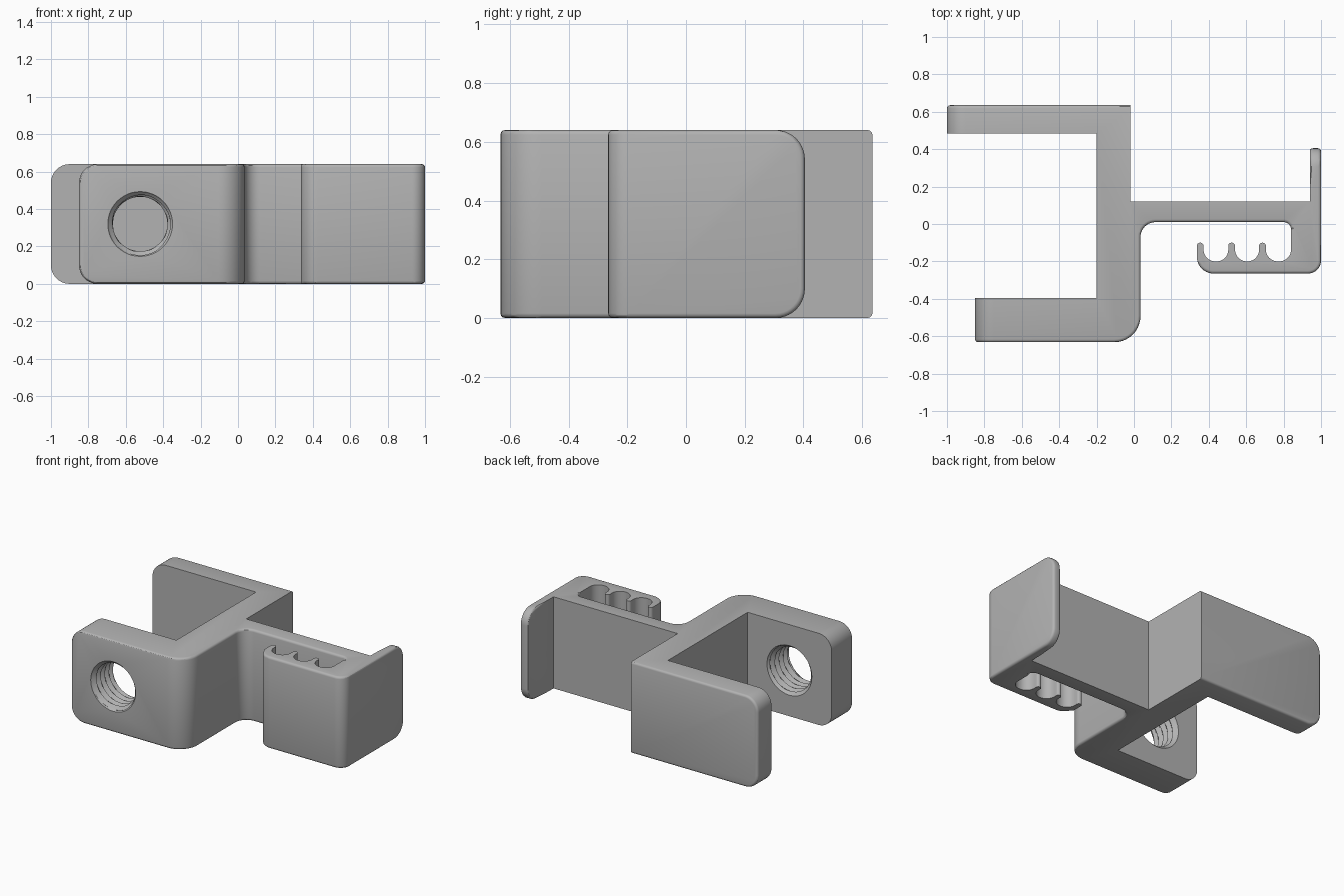
import bpy, bmesh, math
from mathutils import Vector

cube = bpy.data.objects.get("Cube")
if cube:
    bpy.data.objects.remove(cube, do_unlink=True)

HEIGHT = 0.64
CORNER = 0.1
SOFT = 0.016

grey = bpy.data.materials.new("plain grey")
grey.use_nodes = True
grey.diffuse_color = (0.45, 0.45, 0.45, 1)
grey.node_tree.nodes["Principled BSDF"].inputs["Base Color"].default_value = grey.diffuse_color


def make_object(name, bm):
    bmesh.ops.recalc_face_normals(bm, faces=bm.faces[:])
    mesh = bpy.data.meshes.new(name)
    bm.to_mesh(mesh)
    bm.free()
    mesh.materials.append(grey)
    obj = bpy.data.objects.new(name, mesh)
    bpy.context.collection.objects.link(obj)
    return obj


def fillet_outline(corners, steps=10):
    """Replace each (x, y, radius) corner by an arc."""
    result = []
    for i, (x, y, radius) in enumerate(corners):
        here = Vector((x, y))
        if radius == 0:
            result.append(here)
            continue
        before = (Vector(corners[i - 1][:2]) - here).normalized()
        after = (Vector(corners[(i + 1) % len(corners)][:2]) - here).normalized()
        # All corners are square, so the arc is a quarter circle
        centre = here + (before + after) * radius
        for s in range(steps + 1):
            a = math.pi / 2 * s / steps
            result.append(centre - (after * math.cos(a) + before * math.sin(a)) * radius)
    return result


# Outline: clamp jaw, post and arm
corners = [(-0.85, -0.632, 0), (0.035, -0.632, 0.14), (0.035, 0.01, 0.08), (0.84, 0.01, 0.04)]
# Three cable slots with round-tipped teeth between them
for right, left in ((0.84, 0.705), (0.67, 0.54), (0.505, 0.372)):
    corners += [(right, -0.2, 0.064), (left, -0.2, 0.064),
                (left, -0.1, 0.017), (left - 0.036, -0.1, 0.017)]
# Cable tray bottom, arm lip, back jaw
corners += [(0.336, -0.265, 0.09), (1, -0.265, 0.07), (1, 0.405, 0), (0.94, 0.405, 0),
            (0.94, 0.12, 0), (-0.02, 0.12, 0), (-0.02, 0.635, 0), (-1, 0.635, 0),
            (-1, 0.485, 0), (-0.2, 0.485, 0), (-0.2, -0.395, 0), (-0.85, -0.395, 0)]

bm = bmesh.new()
base = bm.faces.new([bm.verts.new((p.x, p.y, 0)) for p in fillet_outline(corners)])
extruded = bmesh.ops.extrude_face_region(bm, geom=[base])["geom"]
bmesh.ops.translate(bm, vec=(0, 0, HEIGHT),
                    verts=[v for v in extruded if isinstance(v, bmesh.types.BMVert)])
bmesh.ops.recalc_face_normals(bm, faces=bm.faces[:])


def is_free_end(edge):
    a, b = (v.co for v in edge.verts)
    m = (a + b) / 2
    if abs(a.z - b.z) > 0.01:
        return False
    on_jaw = abs(a.x - b.x) < 0.001 and (abs(m.x + 1) < 0.001 or abs(m.x + 0.85) < 0.001)
    on_lip = abs(m.y - 0.405) < 0.001 and m.x > 0.9
    return on_jaw or on_lip


def is_soft_rim(edge):
    if len(edge.link_faces) != 2 or not edge.is_convex or edge.calc_face_angle(0) < 1:
        return False
    m = (edge.verts[0].co + edge.verts[1].co) / 2
    in_slots = 0.32 < m.x < 0.845 and -0.205 < m.y < -0.03
    back = m.y > 0.62 and m.x < -0.03
    front = (m.y < -0.62 or (m.x > -0.19 and m.y < 0.05)) and not in_slots
    lip = m.x > 0.99 or (m.x > 0.9 and m.y > 0.3)
    return back or front or lip


# Round the free ends of the jaws and lip, then soften the outer rims
for rule, size, segments in ((is_free_end, CORNER, 10), (is_soft_rim, SOFT, 3)):
    bm.normal_update()
    bmesh.ops.bevel(bm, geom=[e for e in bm.edges if rule(e)], offset=size, offset_type='OFFSET',
                    segments=segments, profile=0.5, affect='EDGES', clamp_overlap=False)
bracket = make_object("clamp_bracket", bm)

# Threaded screw hole: a cylinder whose radius follows a helical ridge
SIDES, RINGS, REACH, HALF = 48, 64, 0.16, 0.1175
MINOR, MAJOR, PITCH = 0.145, 0.172, 0.046
bm = bmesh.new()
rings = []
for k in range(RINGS + 1):
    d = -REACH + 2 * REACH * k / RINGS
    ring = []
    for s in range(SIDES):
        turn = s / SIDES
        wave = abs(2 * ((d / PITCH - turn) % 1) - 1)
        thread = MINOR + (MAJOR - MINOR) * wave
        # Countersink at both mouths
        r = max(thread, min(0.174, 0.174 - (HALF - abs(d))))
        a = turn * math.tau
        ring.append(bm.verts.new((-0.523 + r * math.cos(a), -0.5135 + d, 0.32 + r * math.sin(a))))
    rings.append(ring)
for low, high in zip(rings, rings[1:]):
    for s in range(SIDES):
        t = (s + 1) % SIDES
        bm.faces.new((low[s], low[t], high[t], high[s]))
bm.faces.new(rings[0])
bm.faces.new(rings[-1])
bmesh.ops.triangulate(bm, faces=bm.faces[:])
cutter = make_object("screw_hole_cutter", bm)
cutter.hide_render = True

cut = bracket.modifiers.new("screw hole", 'BOOLEAN')
cut.operation = 'DIFFERENCE'
cut.solver = 'EXACT'
cut.object = cutter
bpy.ops.object.select_all(action='DESELECT')
bracket.select_set(True)
bpy.context.view_layer.objects.active = bracket
bpy.ops.object.modifier_apply(modifier=cut.name)
bpy.data.objects.remove(cutter, do_unlink=True)
bpy.ops.object.shade_smooth_by_angle(angle=math.radians(30))
